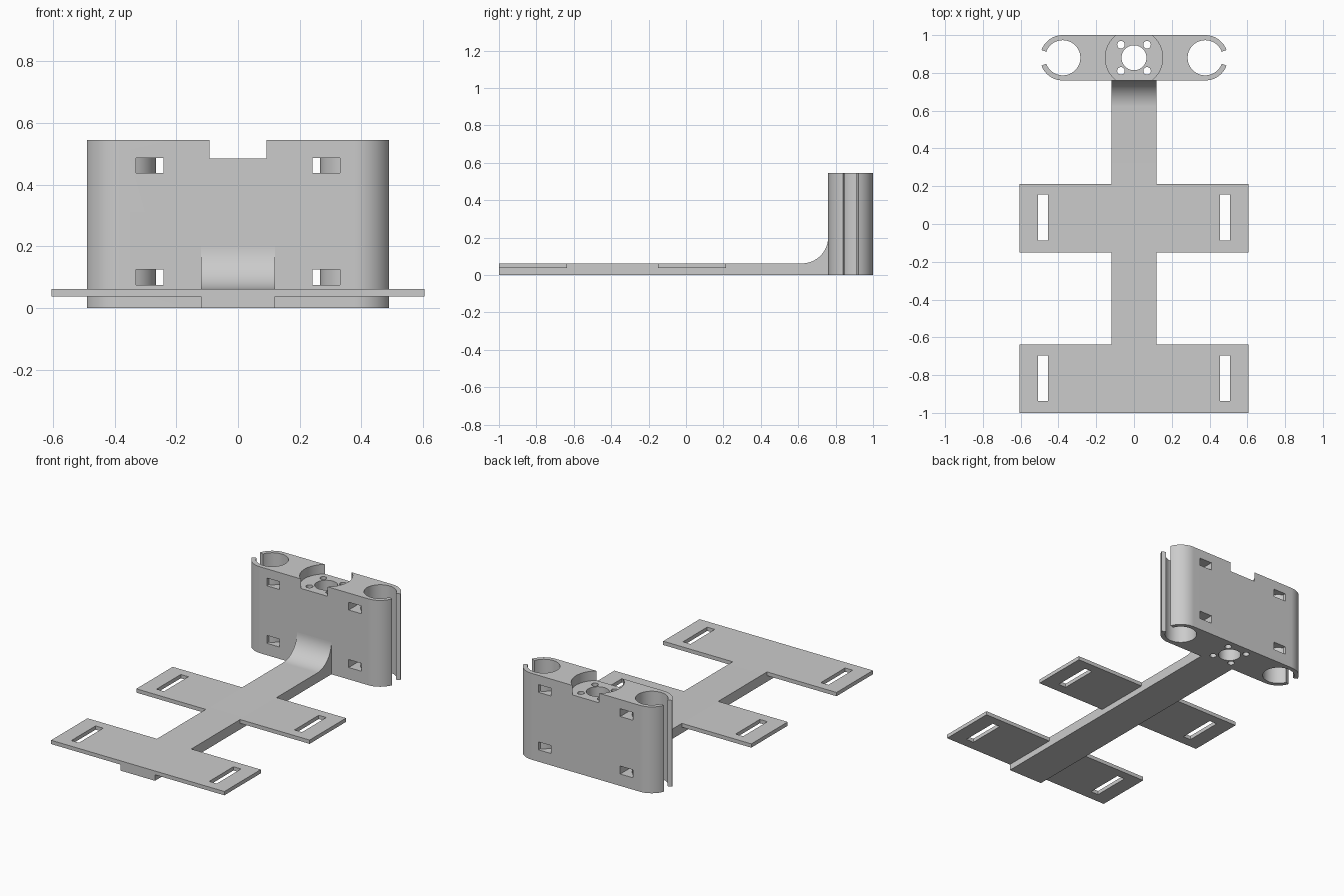
import bpy, bmesh, math

if "Cube" in bpy.data.objects:
    bpy.data.objects.remove(bpy.data.objects["Cube"])

grey = bpy.data.materials.new("plain grey")
grey.diffuse_color = (0.6, 0.6, 0.6, 1)
grey.use_nodes = True
grey.node_tree.nodes["Principled BSDF"].inputs["Base Color"].default_value = grey.diffuse_color


def arc(cx, cy, r, a0, a1, n=24):
    """Points on an arc, angles in degrees."""
    return [(cx + r * math.cos(math.radians(a0 + (a1 - a0) * i / n)),
             cy + r * math.sin(math.radians(a0 + (a1 - a0) * i / n))) for i in range(n + 1)]


def circle(cx, cy, r, n=48):
    return arc(cx, cy, r, 0, 360, n)[:-1]


def rect(x0, x1, y0, y1):
    return [(x0, y0), (x1, y0), (x1, y1), (x0, y1)]


def prism(name, outline, lo, hi, axis="z"):
    """Extrude a closed outline along z (plan outline) or x (side outline)."""
    bm = bmesh.new()
    place = (lambda p: (p[0], p[1], lo)) if axis == "z" else (lambda p: (lo, p[0], p[1]))
    face = bm.faces.new([bm.verts.new(place(p)) for p in outline])
    new = bmesh.ops.extrude_face_region(bm, geom=[face])["geom"]
    d = hi - lo
    bmesh.ops.translate(bm, verts=[v for v in new if isinstance(v, bmesh.types.BMVert)],
                        vec=(0, 0, d) if axis == "z" else (d, 0, 0))
    bmesh.ops.recalc_face_normals(bm, faces=bm.faces)
    mesh = bpy.data.meshes.new(name)
    bm.to_mesh(mesh)
    bm.free()
    ob = bpy.data.objects.new(name, mesh)
    bpy.context.collection.objects.link(ob)
    mesh.materials.append(grey)
    return ob


def cut(ob, cutters):
    """Subtract the cutters, apply, and remove them."""
    bpy.context.view_layer.objects.active = ob
    for c in cutters:
        c.hide_render = True
        m = ob.modifiers.new("cut", "BOOLEAN")
        m.operation, m.solver, m.object = "DIFFERENCE", "EXACT", c
        bpy.ops.object.modifier_apply(modifier=m.name)
        bpy.data.objects.remove(c)


def smooth(ob):
    bpy.ops.object.select_all(action="DESELECT")
    ob.select_set(True)
    bpy.context.view_layer.objects.active = ob
    bpy.ops.object.shade_smooth_by_angle(angle=math.radians(30))


# Upright holder: rounded block with an open clip bore at each end
CY, CX, R, BORE, H = 0.88, 0.377, 0.12, 0.093, 0.545
GAP = 20
right = (arc(CX, CY, R, -90, -GAP) + arc(CX, CY, BORE, -GAP, GAP - 360, 64)
         + arc(CX, CY, R, GAP, 90))
left = [(-x, 2 * CY - y) for x, y in right]
holder = prism("holder", right + left, 0, H)

# Round recess, shaft hole and four screw holes
cutters = [prism("recess_cutter", circle(0, CY, 0.152, 64), 0.485, 0.7),
           prism("shaft_cutter", circle(0, CY, 0.066), -0.1, 0.7)]
for sx in (-1, 1):
    for sy in (-1, 1):
        cutters.append(prism("screw_cutter", circle(sx * 0.069, CY + sy * 0.069, 0.02, 24), -0.1, 0.7))

# Tie windows passing around the wall of each bore
WALL, X0, X1 = 0.112, 0.241, 0.33
a = math.degrees(math.acos((X1 - CX) / WALL))
window = [(X1, 0.7), (X0, 0.7), (X0, 1.06), (X1, 1.06)] + arc(CX, CY, WALL, a, 360 - a)
for s in (-1, 1):
    for z0, z1 in ((0.075, 0.125), (0.438, 0.487)):
        cutters.append(prism("window_cutter", [(s * x, y) for x, y in window], z0, z1))
cut(holder, cutters)
smooth(holder)

# Long stem that sweeps up into the holder
TOP, F = 0.062, 0.14
stem = prism("stem", [(-1, 0), (CY - R, 0)] + arc(CY - R - F, TOP + F, F, 0, -90)
             + [(-1, TOP)], -0.12, 0.12, "x")
smooth(stem)

# Slotted side plates
for row, y0 in (("front", -1.0), ("middle", -0.15)):
    for side, s in (("left", -1), ("right", 1)):
        plate = prism(f"{row}_{side}_plate", rect(*sorted((s * 0.12, s * 0.605)), y0, y0 + 0.363), 0.038, TOP)
        cut(plate, [prism("slot_cutter", rect(*sorted((s * 0.455, s * 0.508)), y0 + 0.063, y0 + 0.305), -0.1, 0.2)])
